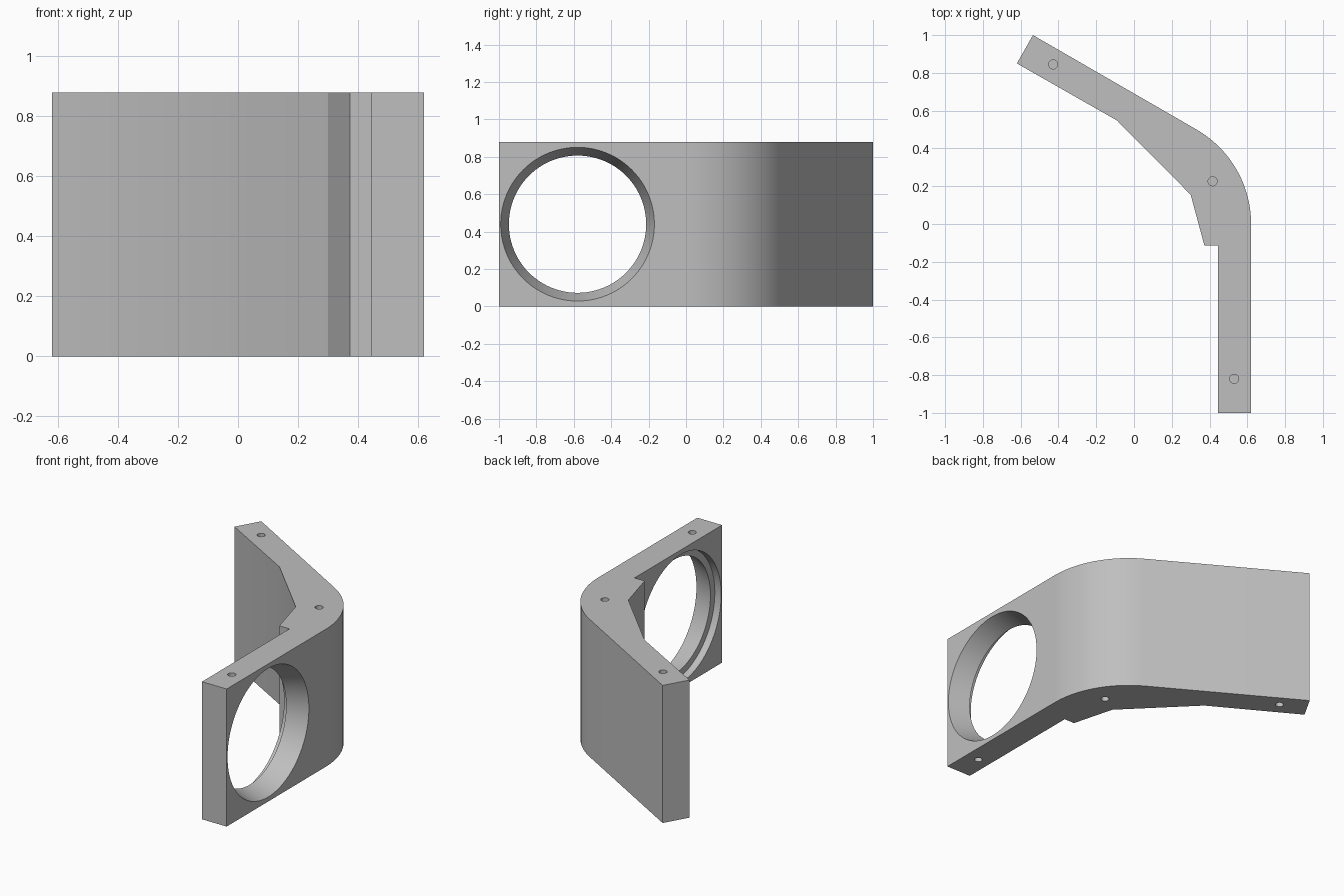
import bpy, bmesh
from math import cos, sin, pi, radians
from mathutils import Matrix

cube = bpy.data.objects.get("Cube")
if cube:
    bpy.data.objects.remove(cube, do_unlink=True)

HEIGHT = 0.88

# Single plain grey
grey = bpy.data.materials.new("plain grey")
grey.use_nodes = True
grey.diffuse_color = (0.52, 0.52, 0.52, 1)
bsdf = next(n for n in grey.node_tree.nodes if n.type == "BSDF_PRINCIPLED")
bsdf.inputs["Base Color"].default_value = grey.diffuse_color


def make_object(name, bm):
    bmesh.ops.recalc_face_normals(bm, faces=bm.faces[:])
    mesh = bpy.data.meshes.new(name)
    bm.to_mesh(mesh)
    bm.free()
    mesh.materials.append(grey)
    obj = bpy.data.objects.new(name, mesh)
    bpy.context.collection.objects.link(obj)
    return obj


def lathe(name, profile, matrix, sides):
    """Solid of revolution about z from (height, radius) pairs."""
    bm = bmesh.new()
    rings = [[bm.verts.new((r * cos(2 * pi * i / sides), r * sin(2 * pi * i / sides), h))
              for i in range(sides)] for h, r in profile]
    for low, high in zip(rings, rings[1:]):
        for i in range(sides):
            j = (i + 1) % sides
            bm.faces.new((low[i], low[j], high[j], high[i]))
    bm.faces.new(rings[0][::-1])
    bm.faces.new(rings[-1])
    bm.transform(matrix)
    return make_object(name, bm)


# Bent bracket: plan outline with a rounded outer corner, extruded upward
RADIUS, ARC_X, STEPS = 0.577, 0.043, 24
outline = [(0.445, -1), (0.62, -1)]
outline += [(ARC_X + RADIUS * cos(radians(60 * i / STEPS)),
             RADIUS * sin(radians(60 * i / STEPS))) for i in range(STEPS + 1)]
outline += [(-0.535, 1), (-0.62, 0.85), (-0.09, 0.548), (0.30, 0.155),
            (0.373, -0.115), (0.445, -0.115)]
bm = bmesh.new()
base = bm.faces.new([bm.verts.new((x, y, 0)) for x, y in outline])
top = bmesh.ops.extrude_face_region(bm, geom=[base])
bmesh.ops.translate(bm, vec=(0, 0, HEIGHT),
                    verts=[v for v in top["geom"] if isinstance(v, bmesh.types.BMVert)])
bracket = make_object("bent_bracket", bm)

# Large round opening: recess inside, narrow lip, flare toward the outer face
along_x = Matrix.Translation((0, -0.58, HEIGHT / 2)) @ Matrix.Rotation(pi / 2, 4, "Y")
cutters = [lathe("opening_cutter",
                 [(0.40, 0.411), (0.49, 0.411), (0.49, 0.367), (0.62, 0.411), (0.65, 0.421)],
                 along_x, 96)]

# Blind screw holes in the top and bottom faces
for x, y in [(-0.428, 0.845), (0.416, 0.226), (0.53, -0.82)]:
    for z in (0, HEIGHT):
        cutters.append(lathe("screw_hole_cutter", [(-0.08, 0.024), (0.08, 0.024)],
                             Matrix.Translation((x, y, z)), 24))

for cutter in cutters:
    cut = bracket.modifiers.new(cutter.name, "BOOLEAN")
    cut.operation = "DIFFERENCE"
    cut.solver = "EXACT"
    cut.object = cutter

# Bake the cuts and drop the cutters
bpy.context.view_layer.update()
depsgraph = bpy.context.evaluated_depsgraph_get()
result = bpy.data.meshes.new_from_object(bracket.evaluated_get(depsgraph))
bracket.modifiers.clear()
bracket.data = result
for cutter in cutters:
    bpy.data.objects.remove(cutter, do_unlink=True)

bpy.ops.object.select_all(action="DESELECT")
bracket.select_set(True)
bpy.context.view_layer.objects.active = bracket
bpy.ops.object.shade_smooth_by_angle(angle=radians(16))
